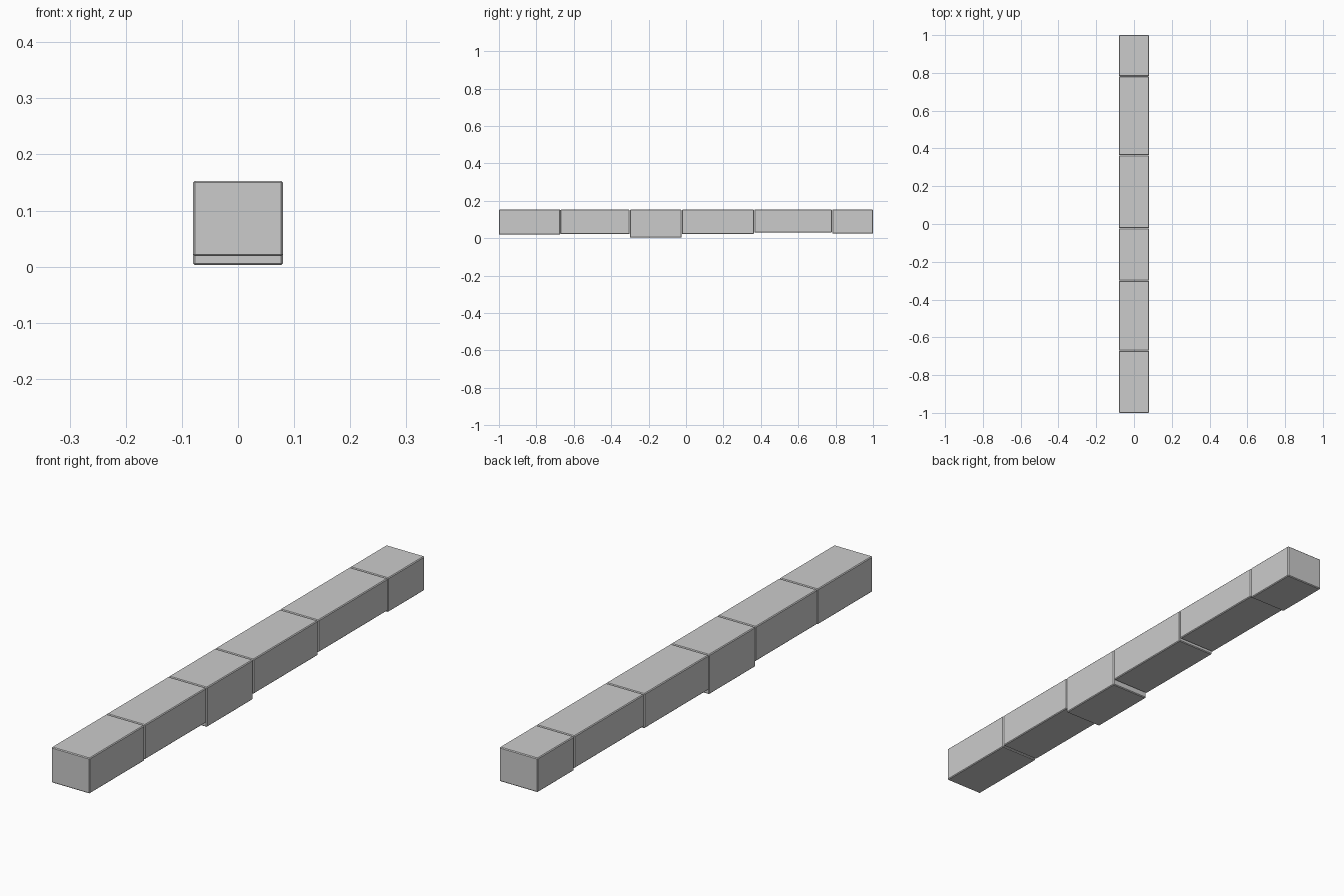
import bpy, bmesh

if "Cube" in bpy.data.objects:
    bpy.data.objects.remove(bpy.data.objects["Cube"])

HALF_W, TOP, BEVEL = 0.08, 0.153, 0.003
# joints along the row and the underside height of each stone
joints = [-1.0, -0.671, -0.301, -0.023, 0.364, 0.781, 1.0]
bottoms = [0.019, 0.022, 0.003, 0.022, 0.031, 0.024]


def stone(name, y0, y1, z0):
    bm = bmesh.new()
    bmesh.ops.create_cube(bm, size=1)
    for v in bm.verts:
        v.co = (v.co.x * 2 * HALF_W,
                y1 if v.co.y > 0 else y0,
                TOP if v.co.z > 0 else z0)
    # thin chamfer on every edge
    bmesh.ops.bevel(bm, geom=bm.edges[:], offset=BEVEL, segments=1,
                    affect='EDGES', profile=0.5)
    mesh = bpy.data.meshes.new(name)
    bm.to_mesh(mesh)
    bm.free()
    bpy.context.collection.objects.link(bpy.data.objects.new(name, mesh))


# row of kerb stones, flush on top and uneven underneath
for i, z0 in enumerate(bottoms):
    gap0 = 0.0 if i == 0 else 0.001
    gap1 = 0.0 if i == len(bottoms) - 1 else 0.001
    stone(f"kerb_stone_{i + 1}", joints[i] + gap0, joints[i + 1] - gap1, z0)
